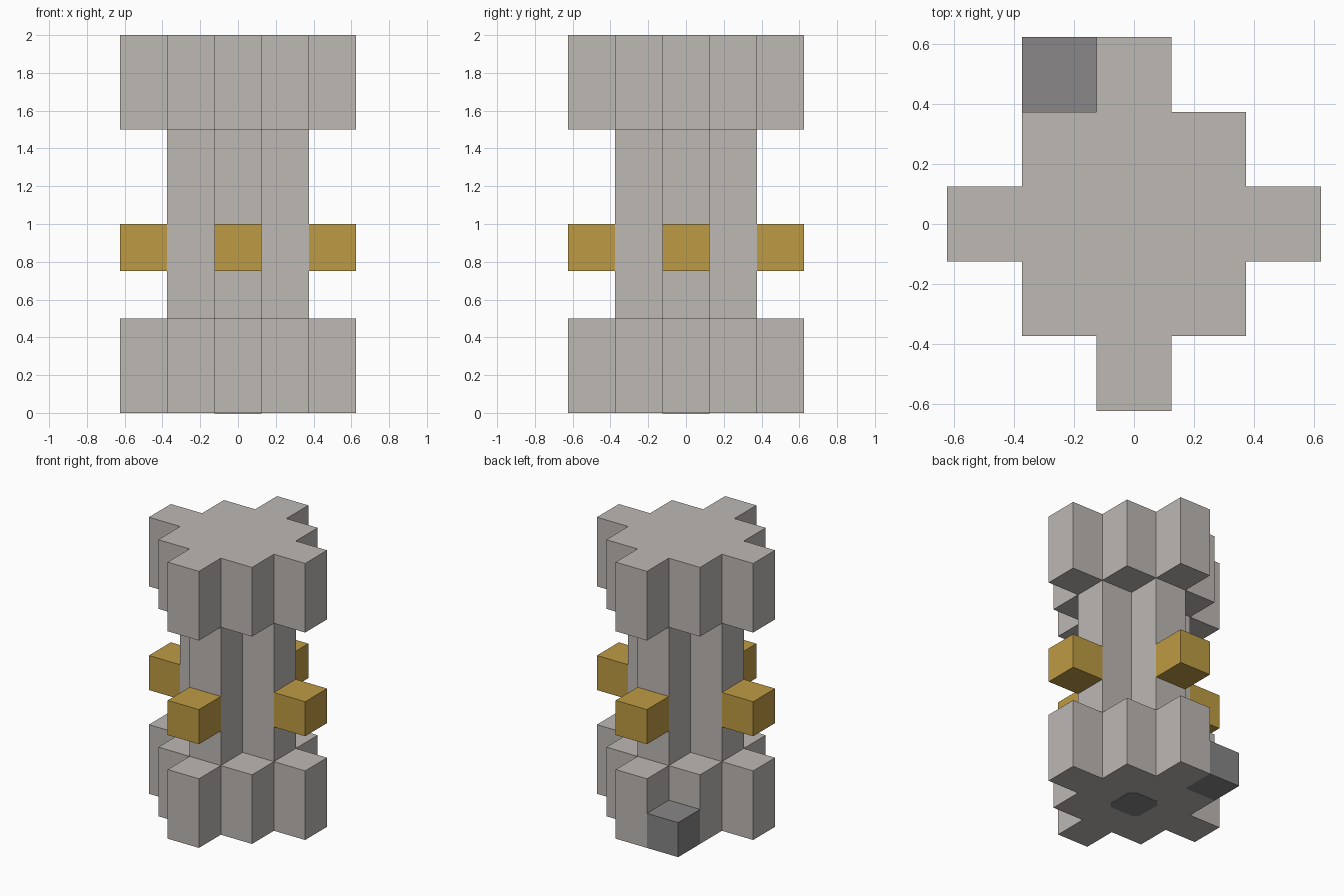
import bpy
import bmesh

default = bpy.data.objects.get("Cube")
if default:
    bpy.data.objects.remove(default, do_unlink=True)

U = 0.25  # block size
H = U / 2


def material(name, rgb):
    mat = bpy.data.materials.new(name)
    mat.use_nodes = True
    color = (*rgb, 1)
    mat.diffuse_color = color
    mat.node_tree.nodes["Principled BSDF"].inputs["Base Color"].default_value = color
    return mat


stone = material("pale stone", (0.51, 0.48, 0.455))
gold = material("gold", (0.515, 0.33, 0.058))
dark = material("dark grey", (0.246, 0.238, 0.243))


def prism(name, outline, z0, z1, mat):
    """Extrude a flat outline from z0 up to z1."""
    bm = bmesh.new()
    face = bm.faces.new([bm.verts.new((x, y, z0)) for x, y in outline])
    top = bmesh.ops.extrude_face_region(bm, geom=[face])
    verts = [v for v in top["geom"] if isinstance(v, bmesh.types.BMVert)]
    bmesh.ops.translate(bm, verts=verts, vec=(0, 0, z1 - z0))
    bmesh.ops.recalc_face_normals(bm, faces=bm.faces)
    mesh = bpy.data.meshes.new(name)
    bm.to_mesh(mesh)
    bm.free()
    mesh.materials.append(mat)
    obj = bpy.data.objects.new(name, mesh)
    bpy.context.collection.objects.link(obj)
    return obj


def four_turns(points):
    """Repeat a quarter outline around the centre."""
    outline = []
    for _ in range(4):
        outline += points
        points = [(-y, x) for x, y in points]
    return outline


def block(name, x, y, z0, z1, mat):
    corners = [(x - H, y - H), (x + H, y - H), (x + H, y + H), (x - H, y + H)]
    return prism(name, corners, z0, z1, mat)


# Stepped base and capital
stepped = four_turns([(5 * H, -H), (5 * H, H), (3 * H, H), (3 * H, 3 * H), (H, 3 * H)])
prism("base", stepped, 0, 2 * U, stone)
prism("capital", stepped, 6 * U, 8 * U, stone)

# Cross-shaped shaft
cross = four_turns([(3 * H, -H), (3 * H, H), (H, H)])
prism("shaft", cross, 2 * U, 6 * U, stone)

# Gold studs on the four sides of the shaft
for side, x, y in (("left", 1, 0), ("back", 0, 1), ("right", -1, 0), ("front", 0, -1)):
    block(side + "_stud", x * 2 * U, y * 2 * U, 3 * U, 4 * U, gold)

# Small dark block at the back of the base
block("corner_block", -U, 2 * U, 0, U, dark)

# Thin dark patch with clipped corners under the base
C = 0.09
patch = four_turns([(H, -C), (H, C)])
prism("underside_patch", patch, -0.002, 0.002, dark)
